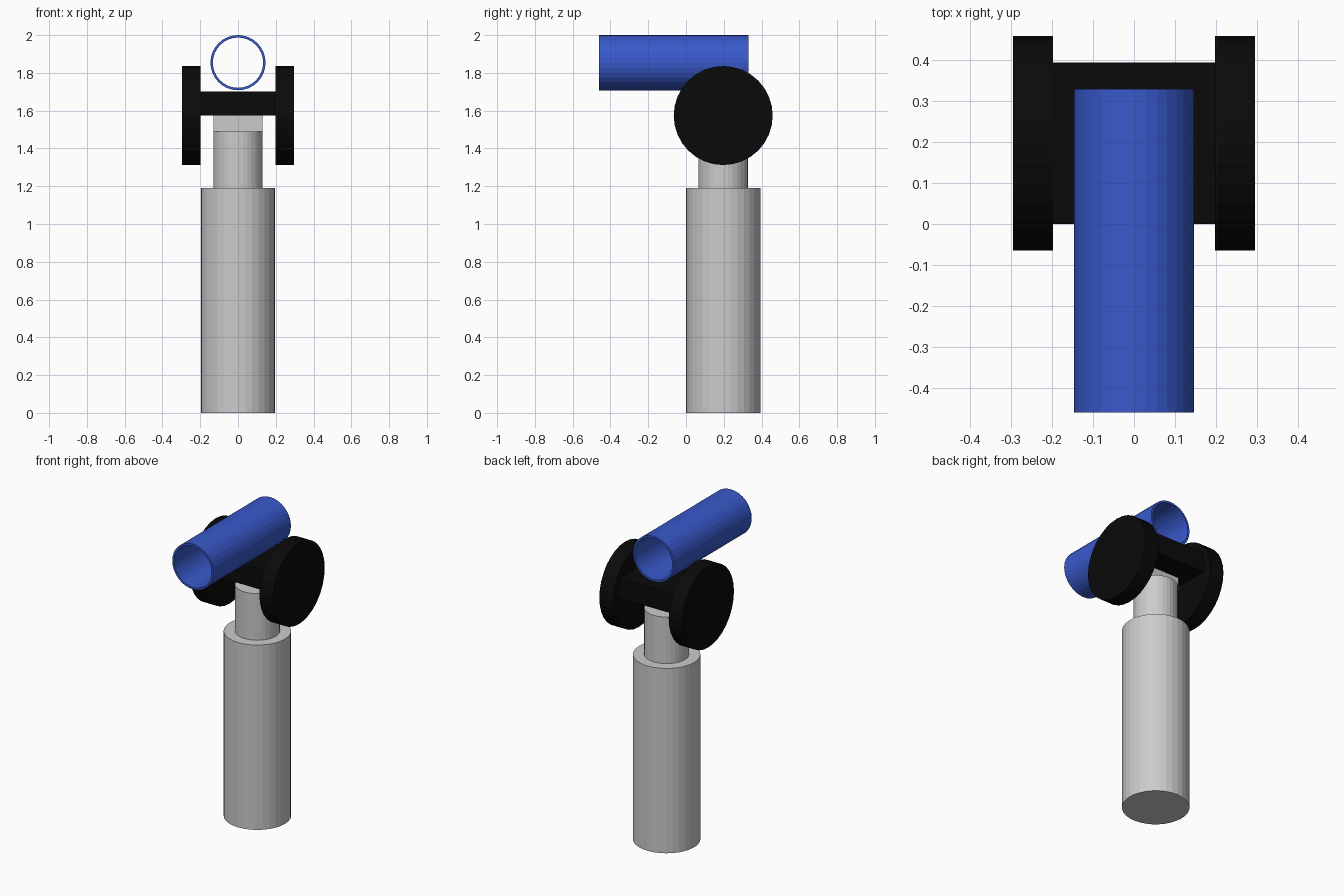
import bpy
import bmesh
from math import pi
from mathutils import Matrix

if "Cube" in bpy.data.objects:
    bpy.data.objects.remove(bpy.data.objects["Cube"])

CY = 0.197  # y of the stand's axis


def material(name, color):
    m = bpy.data.materials.new(name)
    m.diffuse_color = color
    m.use_nodes = True
    m.node_tree.nodes["Principled BSDF"].inputs["Base Color"].default_value = m.diffuse_color
    return m


black = material("black", (0.003, 0.003, 0.003, 1))
blue = material("blue", (0.04, 0.1, 0.6, 1))


def add(name, bm, mat=None):
    mesh = bpy.data.meshes.new(name)
    bmesh.ops.recalc_face_normals(bm, faces=bm.faces)
    bm.to_mesh(mesh)
    bm.free()
    ob = bpy.data.objects.new(name, mesh)
    bpy.context.collection.objects.link(ob)
    if mat:
        mesh.materials.append(mat)
    return ob


def cylinder(name, r, depth, loc, axis="Z", mat=None, caps=True):
    bm = bmesh.new()
    rot = {"Z": Matrix(), "X": Matrix.Rotation(pi / 2, 4, "Y"),
           "Y": Matrix.Rotation(pi / 2, 4, "X")}[axis]
    bmesh.ops.create_cone(bm, cap_ends=caps, segments=32, radius1=r, radius2=r,
                          depth=depth, matrix=Matrix.Translation(loc) @ rot)
    return add(name, bm, mat)


def box(name, size, loc, mat=None):
    bm = bmesh.new()
    bmesh.ops.create_cube(bm, size=1, matrix=Matrix.Translation(loc) @ Matrix.Diagonal((*size, 1)))
    return add(name, bm, mat)


# Stand: wide post, narrower neck and the tab joining it to the crossbar
cylinder("post", 0.197, 1.19, (0, CY, 0.595))
cylinder("neck", 0.131, 0.30, (0, CY, 1.34))
box("neck_tab", (0.262, 0.10, 0.10), (0, CY, 1.54))

# Crossbar with a disc on each end
box("crossbar", (0.396, 0.395, 0.129), (0, CY, 1.638), black)
for side, s in (("left", -1), ("right", 1)):
    cylinder(side + "_disc", 0.262, 0.098, (s * 0.247, CY, 1.574), "X", black)

# Open tube: side wall thickened inwards
bm = bmesh.new()
rings = []
for r, y in ((0.146, -0.46), (0.146, 0.33), (0.133, 0.33), (0.133, -0.46)):
    mat = Matrix.Translation((0, y, 1.854)) @ Matrix.Rotation(pi / 2, 4, "X")
    rings.append(bmesh.ops.create_circle(bm, segments=32, radius=r, matrix=mat)["verts"])
for a, b in zip(rings, rings[1:] + rings[:1]):
    for i in range(32):
        j = (i + 1) % 32
        bm.faces.new((a[i], a[j], b[j], b[i]))
add("tube", bm, blue)
